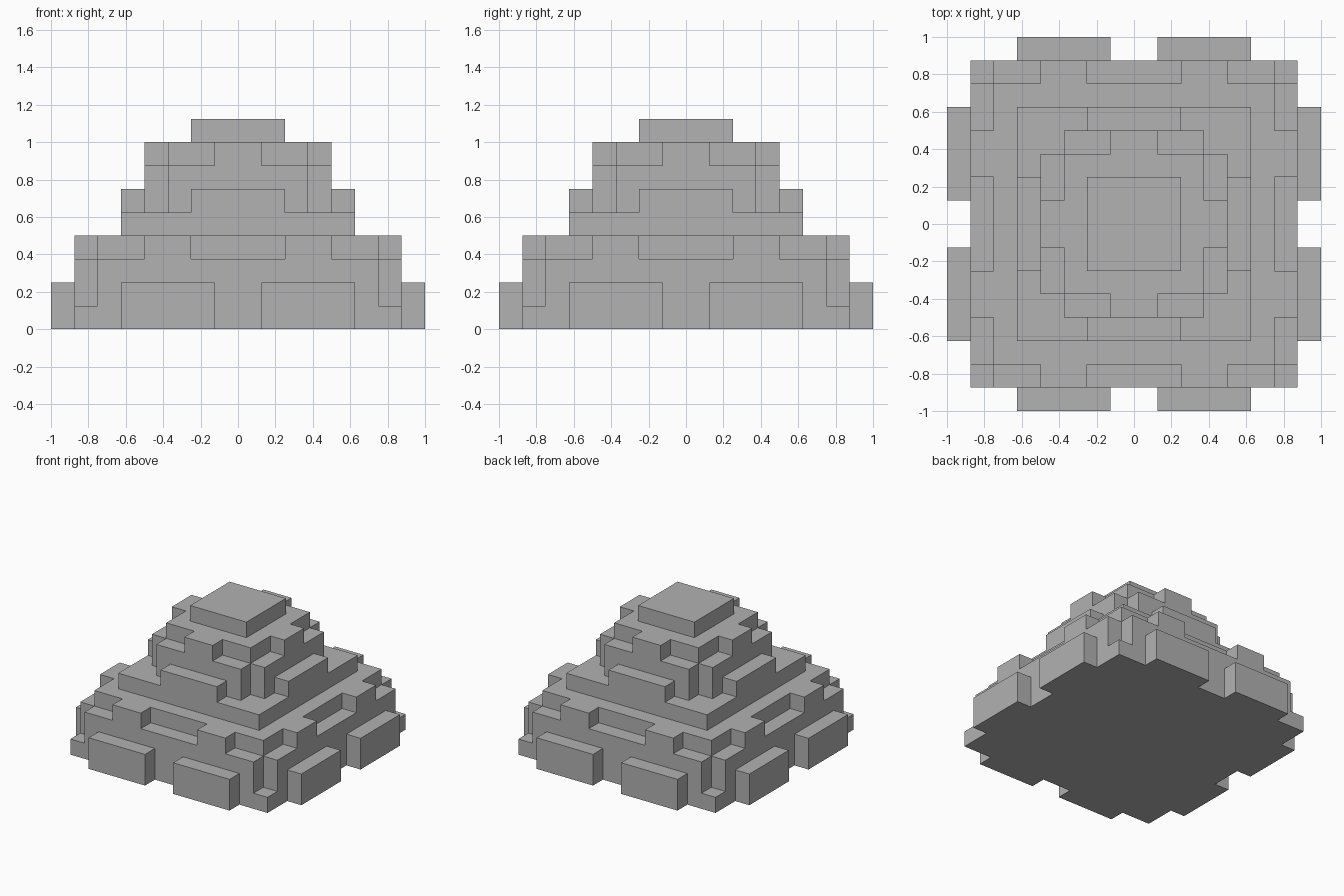
import bpy
import bmesh

U = 0.125  # size of one block unit

if "Cube" in bpy.data.objects:
    bpy.data.objects.remove(bpy.data.objects["Cube"], do_unlink=True)

stone = bpy.data.materials.new("grey stone")
stone.use_nodes = True
grey = (0.445, 0.445, 0.445, 1)
stone.diffuse_color = grey
stone.node_tree.nodes["Principled BSDF"].inputs["Base Color"].default_value = grey


def rotate(points, turns):
    for _ in range(turns):
        points = [(-y, x) for x, y in points]
    return points


def prism(name, outline, bottom, top):
    """Extrude a closed outline, given in block units, from bottom to top."""
    bm = bmesh.new()
    base = bm.faces.new([bm.verts.new((x * U, y * U, bottom * U)) for x, y in outline])
    ext = bmesh.ops.extrude_face_region(bm, geom=[base], use_keep_orig=True)
    verts = [v for v in ext["geom"] if isinstance(v, bmesh.types.BMVert)]
    bmesh.ops.translate(bm, verts=verts, vec=(0, 0, (top - bottom) * U))
    bmesh.ops.recalc_face_normals(bm, faces=bm.faces)
    mesh = bpy.data.meshes.new(name)
    bm.to_mesh(mesh)
    bm.free()
    mesh.materials.append(stone)
    obj = bpy.data.objects.new(name, mesh)
    bpy.context.collection.objects.link(obj)


def layer(name, side, bottom, top):
    """Repeat the front side of an outline around all four sides."""
    prism(name, [p for t in range(4) for p in rotate(side, t)], bottom, top)


def square(h):
    return [(-h, -h)]


def cut_corners(h):
    return [(1 - h, -h), (h - 1, -h), (h - 1, 1 - h)]


def battlement(h, *bumps):
    """Square side with one-unit bumps standing out over each (start, end)."""
    side = [(-h, -h)]
    for a, b in bumps:
        side += [(a, -h), (a, -h - 1), (b, -h - 1), (b, -h)]
    return side


# Lower tier: foot, wall with notched corners, parapet
layer("lower_foot", square(7), 0, 1)
layer("lower_wall", cut_corners(7), 1, 3)
layer("lower_parapet", battlement(6, (-4, -2), (2, 4)), 3, 4)

# Upper tier: ledge, wall with notched corners, parapet, cap
layer("upper_ledge", square(5), 4, 5)
layer("upper_wall", cut_corners(4), 5, 7)
layer("upper_parapet", battlement(3, (-1, 1)), 7, 8)
layer("top_cap", square(2), 8, 9)

# Blocks standing against each side
for turn, side in enumerate(("front", "left", "back", "right")):
    for name, a, b, outer, bottom, top in (
        ("foot_block_a", -5, -1, 8, 0, 2),
        ("foot_block_b", 1, 5, 8, 0, 2),
        ("ledge_block", -2, 2, 5, 5, 6),
    ):
        box = [(a, -outer), (b, -outer), (b, 1 - outer), (a, 1 - outer)]
        prism(f"{side}_{name}", rotate(box, turn), bottom, top)
